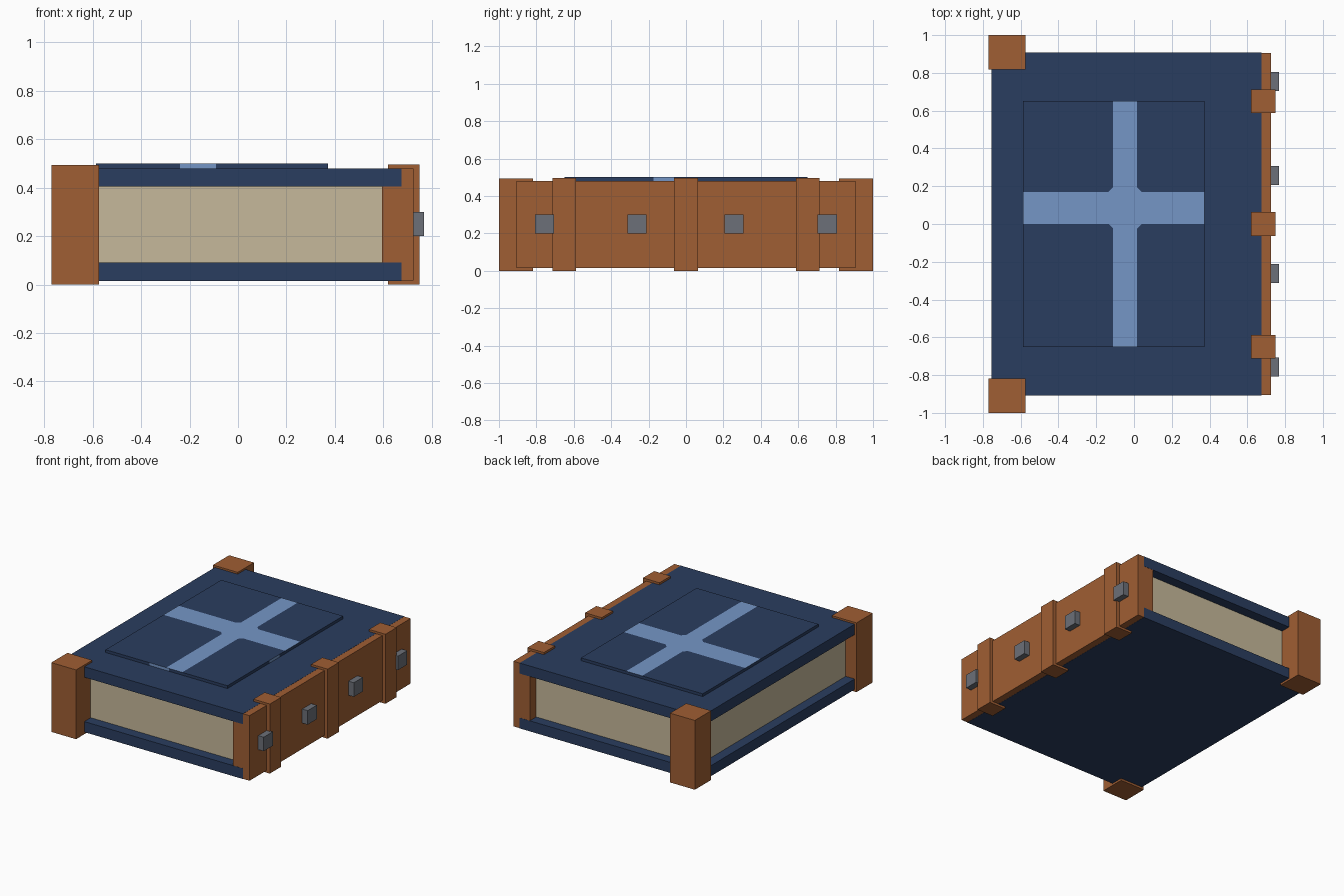
import bpy
import bmesh
from mathutils import Vector

if "Cube" in bpy.data.objects:
    bpy.data.objects.remove(bpy.data.objects["Cube"], do_unlink=True)


def material(name, rgb):
    mat = bpy.data.materials.new(name)
    mat.use_nodes = True
    mat.diffuse_color = (*rgb, 1)
    mat.node_tree.nodes["Principled BSDF"].inputs["Base Color"].default_value = (*rgb, 1)
    return mat


navy = material("navy cloth", (0.023, 0.047, 0.115))
sky = material("light blue", (0.178, 0.305, 0.565))
leather = material("brown leather", (0.35, 0.112, 0.033))
paper = material("cream paper", (0.565, 0.485, 0.325))
iron = material("grey iron", (0.15, 0.162, 0.188))


def box(name, x, y, z, mat):
    """Flat-faced box from three (low, high) ranges."""
    bm = bmesh.new()
    bmesh.ops.create_cube(bm, size=1)
    for v in bm.verts:
        v.co = [r[0] if c < 0 else r[1] for c, r in zip(v.co, (x, y, z))]
    mesh = bpy.data.meshes.new(name)
    bm.to_mesh(mesh)
    bm.free()
    mesh.materials.append(mat)
    obj = bpy.data.objects.new(name, mesh)
    bpy.context.scene.collection.objects.link(obj)
    return obj


# Covers, page block and spine
box("bottom_cover", (-0.755, 0.675), (-0.907, 0.907), (0.015, 0.09), navy)
box("top_cover", (-0.755, 0.675), (-0.907, 0.907), (0.405, 0.48), navy)
box("page_block", (-0.685, 0.6), (-0.835, 0.835), (0.09, 0.405), paper)
box("spine", (0.595, 0.725), (-0.906, 0.906), (0.016, 0.479), leather)

# Raised spine bands
for i, y in enumerate((-0.65, 0, 0.65)):
    box(f"spine_band_{i + 1}", (0.62, 0.75), (y - 0.063, y + 0.063), (0, 0.495), leather)

# Square studs on the spine
for i, y in enumerate((-0.757, -0.262, 0.257, 0.755)):
    box(f"spine_stud_{i + 1}", (0.72, 0.768), (y - 0.051, y + 0.051), (0.2, 0.3), iron)

# Corner guards
for side, name in ((-1, "front_corner_guard"), (1, "back_corner_guard")):
    box(name, (-0.77, -0.575), sorted((side * 0.818, side)), (0, 0.493), leather)

# Raised panel, cut so that the cross is part of its faces
panel = box("cover_panel", (-0.587, 0.372), (-0.65, 0.65), (0.478, 0.5), navy)
panel.data.materials.append(sky)
bar_x, bar_y = (-0.11, 0.016), (0.0, 0.17)
front_mark, side_mark = (-0.24, -0.09), (-0.175, -0.065)
chamfer = 0.025

bm = bmesh.new()
bm.from_mesh(panel.data)


def cut(point, normal):
    geom = bm.verts[:] + bm.edges[:] + bm.faces[:]
    bmesh.ops.bisect_plane(bm, geom=geom, plane_co=point, plane_no=normal)


for x in bar_x + front_mark:
    cut((x, 0, 0), (1, 0, 0))
for y in bar_y + side_mark:
    cut((0, y, 0), (0, 1, 0))
for x, sx in zip(bar_x, (-1, 1)):
    for y, sy in zip(bar_y, (-1, 1)):
        cut((x + sx * chamfer, y, 0), (sx, sy, 0))


def outside(value, span):
    return max(span[0] - value, value - span[1], 0)


bm.normal_update()
for face in bm.faces:
    c, n = face.calc_center_median(), face.normal
    dx, dy = outside(c.x, bar_x), outside(c.y, bar_y)
    if n.z > 0.5:
        light = dx == 0 or dy == 0 or dx + dy < chamfer
    elif n.y < -0.5:
        light = outside(c.x, front_mark) == 0
    elif n.x > 0.5:
        light = outside(c.y, side_mark) == 0
    else:
        light = False
    face.material_index = int(light)
bm.to_mesh(panel.data)
bm.free()
